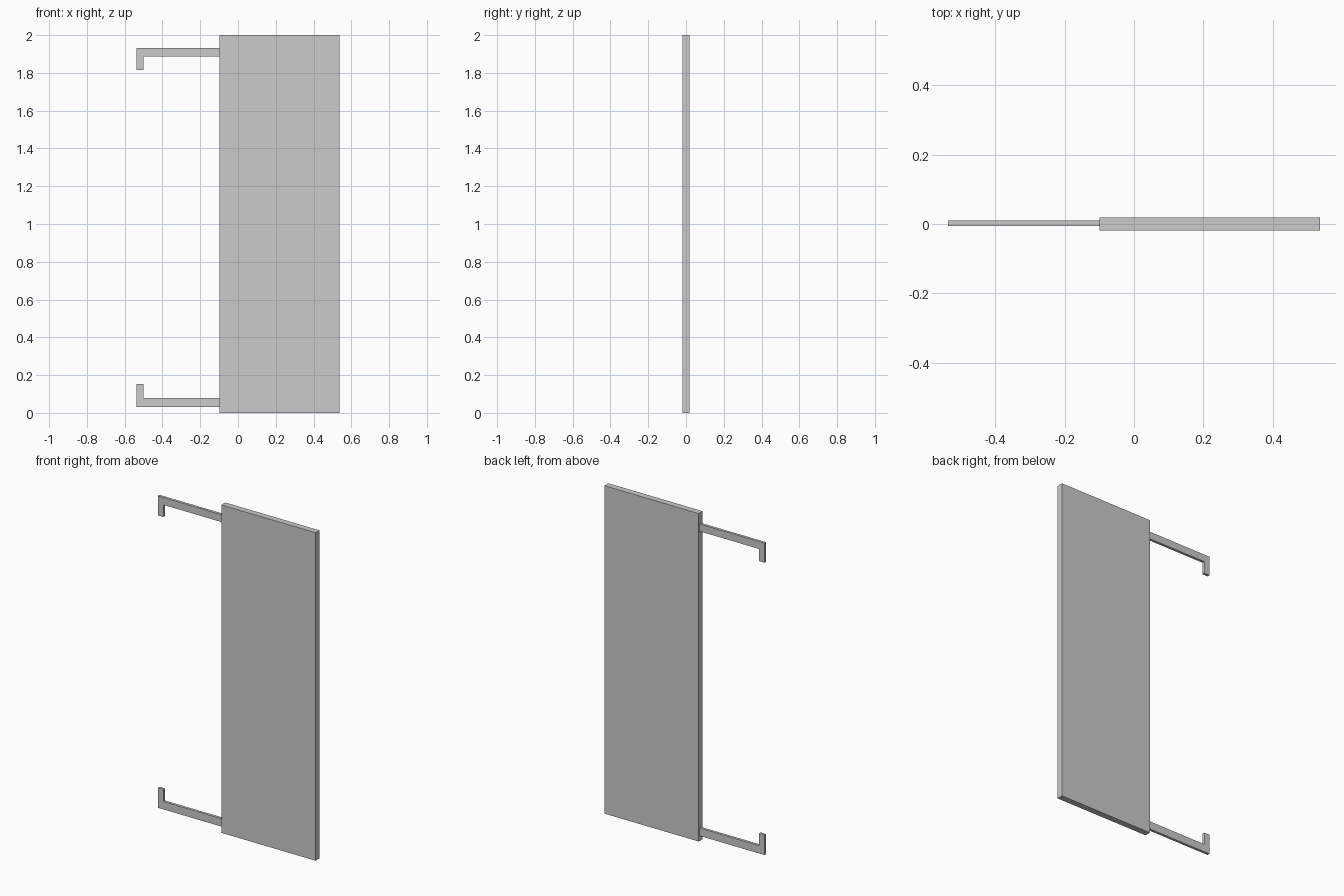
import bpy, bmesh

if "Cube" in bpy.data.objects:
    bpy.data.objects.remove(bpy.data.objects["Cube"])


def prism(name, profile, y0, y1):
    """Extrude an x-z outline from y0 to y1."""
    bm = bmesh.new()
    face = bm.faces.new([bm.verts.new((x, y0, z)) for x, z in profile])
    out = bmesh.ops.extrude_face_region(bm, geom=[face])
    verts = [g for g in out["geom"] if isinstance(g, bmesh.types.BMVert)]
    bmesh.ops.translate(bm, verts=verts, vec=(0, y1 - y0, 0))
    bmesh.ops.recalc_face_normals(bm, faces=bm.faces)
    mesh = bpy.data.meshes.new(name)
    bm.to_mesh(mesh)
    bm.free()
    obj = bpy.data.objects.new(name, mesh)
    bpy.context.collection.objects.link(obj)
    return obj


LEFT, RIGHT = -0.099, 0.537

# Tall flat panel
prism("panel", [(LEFT, 0), (RIGHT, 0), (RIGHT, 2), (LEFT, 2)], -0.019, 0.019)


# Hooked arms, the tips pointing towards each other
def hooked_arm(name, outer, inner, tip):
    prism(name, [(LEFT, outer), (-0.537, outer), (-0.537, tip),
                 (-0.5, tip), (-0.5, inner), (LEFT, inner)], -0.006, 0.01)


hooked_arm("upper_arm", 1.933, 1.888, 1.814)
hooked_arm("lower_arm", 0.031, 0.079, 0.153)
